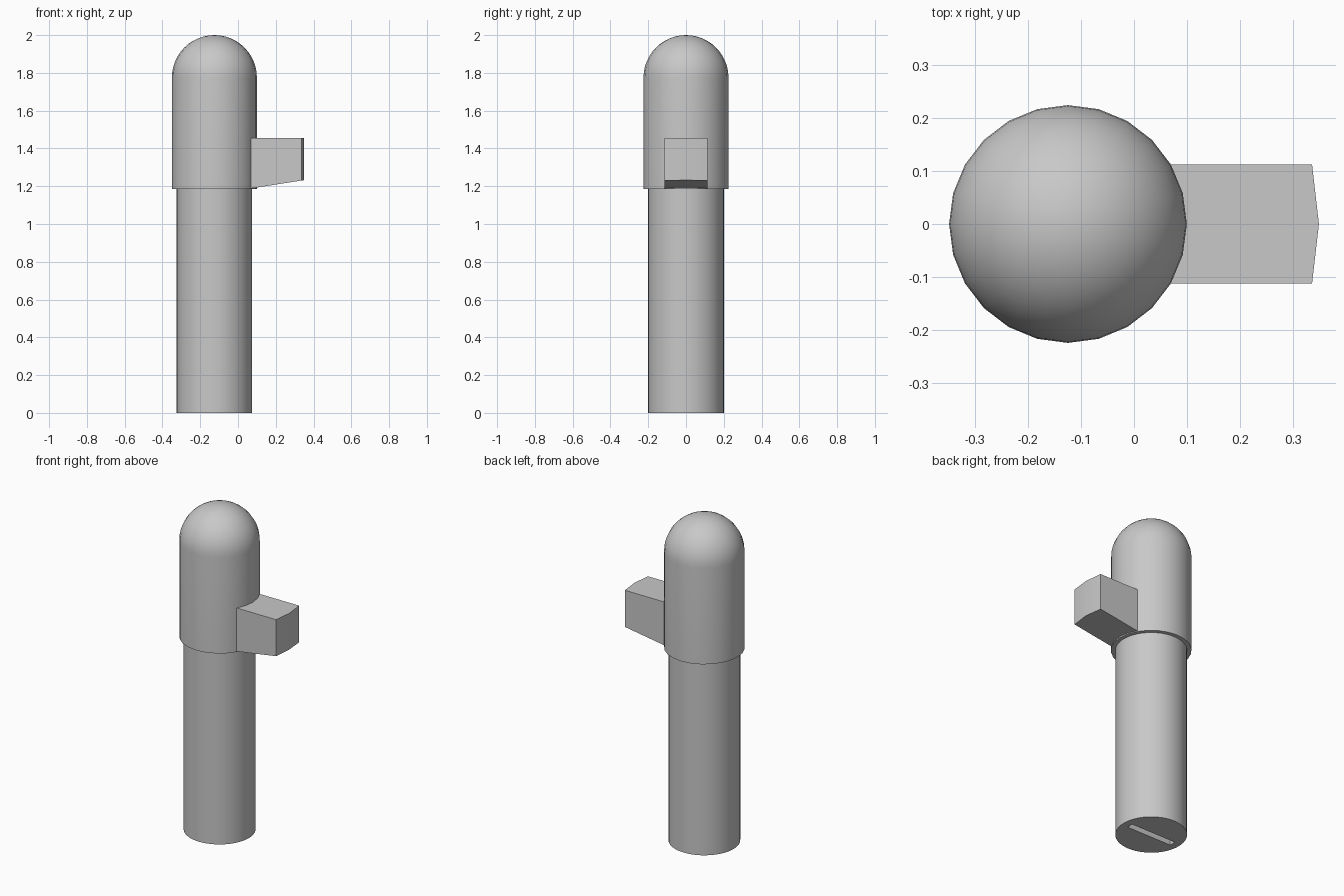
import bpy, bmesh
from math import sin, cos, pi, radians

default = bpy.data.objects.get("Cube")
if default:
    bpy.data.objects.remove(default, do_unlink=True)

AXIS_X = -0.125
CAP_R, SHAFT_R = 0.225, 0.2
CAP_Z, DOME_Z = 1.185, 1.775

grey = bpy.data.materials.new("plain grey")
grey.use_nodes = True
colour = (0.58, 0.58, 0.58, 1)
grey.diffuse_color = colour
grey.node_tree.nodes["Principled BSDF"].inputs["Base Color"].default_value = colour


def make(name, bm):
    bmesh.ops.recalc_face_normals(bm, faces=bm.faces)
    mesh = bpy.data.meshes.new(name)
    bm.to_mesh(mesh)
    bm.free()
    mesh.materials.append(grey)
    obj = bpy.data.objects.new(name, mesh)
    bpy.context.collection.objects.link(obj)
    return obj


def select(obj):
    bpy.ops.object.select_all(action="DESELECT")
    obj.select_set(True)
    bpy.context.view_layer.objects.active = obj


def smooth(obj):
    select(obj)
    bpy.ops.object.shade_smooth_by_angle(angle=radians(30))


def lathe(name, profile, steps):
    """Revolve (radius, z) points about the upright axis."""
    bm = bmesh.new()
    verts = [bm.verts.new((AXIS_X + r, 0, z)) for r, z in profile]
    edges = [bm.edges.new(pair) for pair in zip(verts, verts[1:])]
    bmesh.ops.spin(bm, geom=verts + edges, cent=(AXIS_X, 0, 0), axis=(0, 0, 1),
                   angle=2 * pi, steps=steps, use_merge=True)
    bmesh.ops.remove_doubles(bm, verts=bm.verts, dist=1e-4)
    return make(name, bm)


# Long shaft, with its upper end inside the cap
shaft = lathe("shaft", [(0, 0), (SHAFT_R, 0), (SHAFT_R, 1.3), (0, 1.3)], 48)

# Narrow slot cut into the shaft's foot
bm = bmesh.new()
bmesh.ops.create_cube(bm, size=1)
cutter = make("slot_cutter", bm)
cutter.location = (AXIS_X, 0, 0)
cutter.scale = (0.31, 0.04, 0.4)
cutter.hide_render = True
cut = shaft.modifiers.new("slot", "BOOLEAN")
cut.operation, cut.object, cut.solver = "DIFFERENCE", cutter, "EXACT"
select(shaft)
bpy.ops.object.modifier_apply(modifier=cut.name)
bpy.data.objects.remove(cutter, do_unlink=True)
smooth(shaft)

# Domed cap
rings = 12
dome = [(CAP_R * cos(i / rings * pi / 2), DOME_Z + CAP_R * sin(i / rings * pi / 2))
        for i in range(rings + 1)]
smooth(lathe("domed_cap", [(0, CAP_Z), (CAP_R, CAP_Z)] + dome, 24))

# Side lug with a sloping underside and a shallow pointed end
bm = bmesh.new()
plan = [(0.06, -0.1125), (0.337, -0.1125), (0.35, 0), (0.337, 0.1125), (0.06, 0.1125)]
top = [bm.verts.new((x, y, 1.455)) for x, y in plan]
low = [bm.verts.new((x, y, 1.187 + (x - 0.06) * 0.156)) for x, y in plan]
bm.faces.new(top)
bm.faces.new(low[::-1])
for i in range(len(plan)):
    j = (i + 1) % len(plan)
    bm.faces.new((low[i], low[j], top[j], top[i]))
smooth(make("side_lug", bm))
